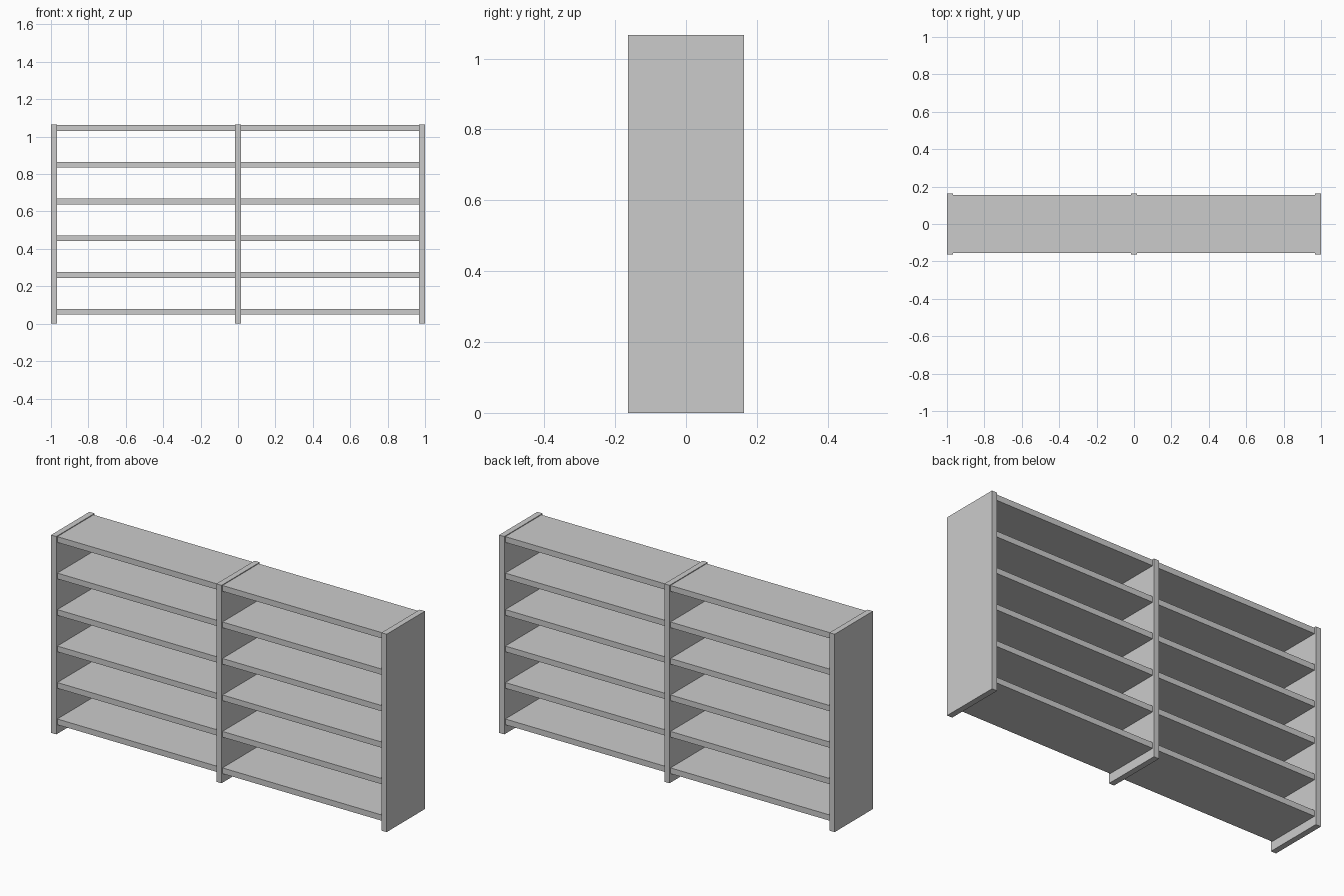
import bpy

if "Cube" in bpy.data.objects:
    bpy.data.objects.remove(bpy.data.objects["Cube"])


def box(name, x0, x1, half_depth, z0, z1):
    """Axis-aligned board, centred on y = 0."""
    bpy.ops.mesh.primitive_cube_add(size=1, location=((x0 + x1) / 2, 0, (z0 + z1) / 2))
    ob = bpy.context.object
    ob.name = name
    ob.scale = (x1 - x0, 2 * half_depth, z1 - z0)
    bpy.ops.object.transform_apply(location=False, rotation=False, scale=True)
    return ob


HEIGHT = 1.066
T = 0.031           # board thickness
PANEL_HALF = 0.163  # upright half depth
SHELF_HALF = 0.154  # shelves are set back from the upright edges
LOWEST, STEP = 0.064, 0.1965

# Three full-height uprights
for name, x in (("left_side", -1 + T / 2), ("centre_divider", 0), ("right_side", 1 - T / 2)):
    box(name, x - T / 2, x + T / 2, PANEL_HALF, 0, HEIGHT)

# Six shelves in each of the two bays
for side, x0, x1 in (("left", -1 + T, -T / 2), ("right", T / 2, 1 - T)):
    for i in range(6):
        z = LOWEST + i * STEP
        box(f"{side}_shelf_{i + 1}", x0, x1, SHELF_HALF, z - T / 2, z + T / 2)
